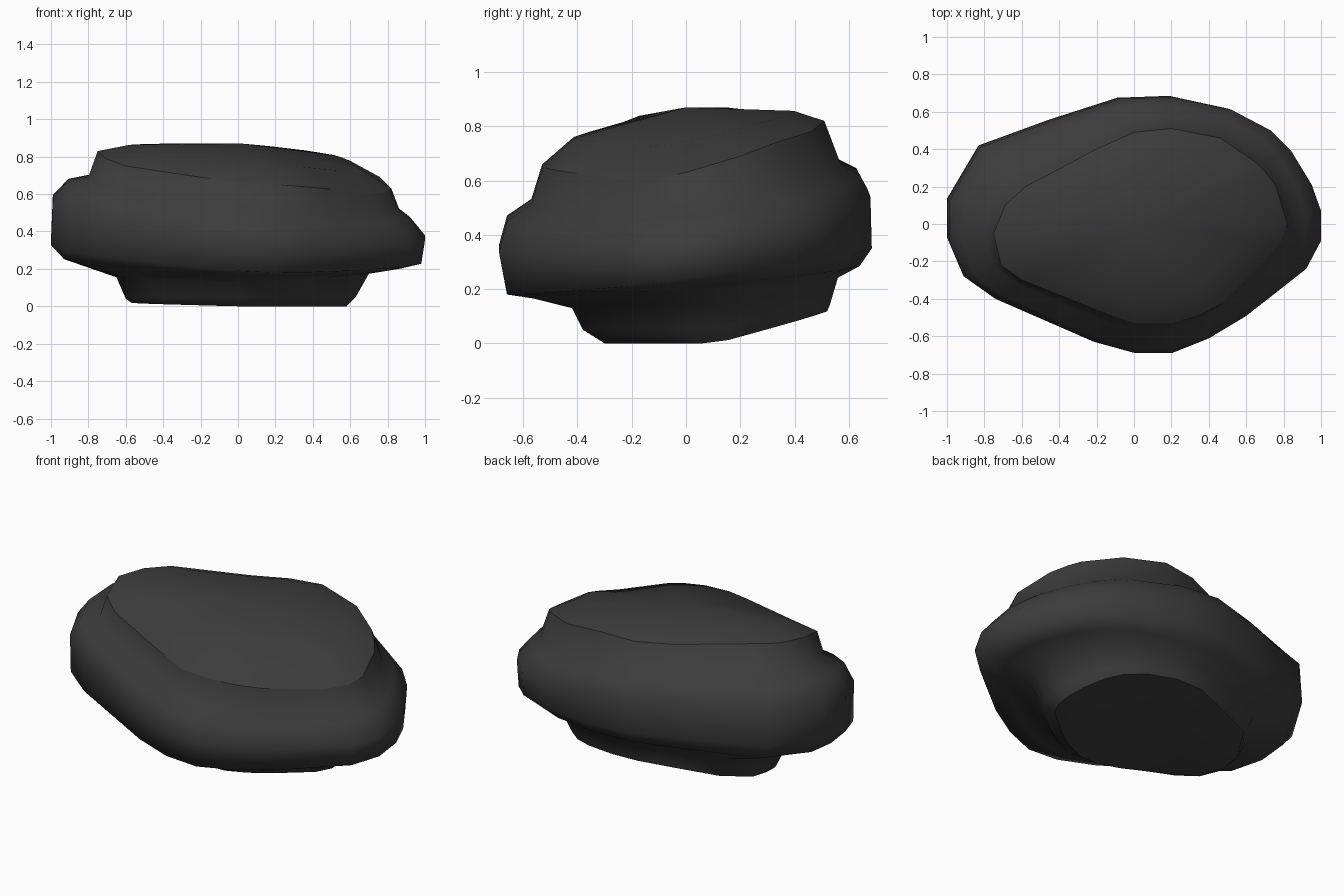
import bpy
import bmesh
from mathutils import Vector

cube = bpy.data.objects.get("Cube")
if cube:
    bpy.data.objects.remove(cube, do_unlink=True)

# Dark stone material
stone = bpy.data.materials.new("charcoal stone")
stone.use_nodes = True
colour = (0.045, 0.045, 0.045, 1)
stone.diffuse_color = colour
bsdf = next(n for n in stone.node_tree.nodes if n.type == "BSDF_PRINCIPLED")
bsdf.inputs["Base Color"].default_value = colour
bsdf.inputs["Roughness"].default_value = 0.9

# Matching outlines: widest girth and crown rim, counter-clockwise
girth = [(1, -.08), (1, .08), (.95, .22), (.84, .4), (.73, .51), (.52, .62), (.2, .69),
         (-.08, .68), (-.45, .56), (-.83, .42), (-1, .13), (-1, -.08), (-.92, -.27),
         (-.75, -.39), (-.22, -.62), (0, -.68), (.2, -.68), (.4, -.6), (.6, -.48), (.92, -.23)]
crown = [(.79, -.09), (.82, 0), (.76, .2), (.7, .28), (.65, .33), (.46, .46), (.2, .51),
         (0, .49), (-.2, .4), (-.58, .2), (-.69, .1), (-.75, -.05), (-.71, -.22),
         (-.6, -.3), (-.2, -.46), (0, -.53), (.2, -.53), (.35, -.49), (.46, -.43), (.7, -.2)]
crown_heights = [.61, .63, .69, .72, .74, .78, .82, .81, .81, .84, .835, .83,
                 .79, .75, .69, .66, .65, .64, .63, .6]

# Rings from base to neck: crown share, extents and heights on the -x, +x, -y, +y sides
rings = [
    (0, (-.57, .58, -.3, .52), (.02, 0, 0, .12)),
    (0, (-.6, .63, -.38, .53), (.04, .05, .05, .14)),
    (0, (-.65, .7, -.42, .56), (.16, .18, .13, .24)),
    (0, (-.93, .87, -.56, .64), (.26, .21, .17, .29)),
    (0, (-1, .98, -.66, .685), (.34, .24, .19, .36)),
    (0, (-.99, 1, -.69, .68), (.58, .37, .36, .56)),
    (.2, (-.92, .92, -.66, .64), (.67, .47, .47, .64)),
    (.6, (-.8, .86, -.57, .57), (.7, .52, .53, .68)),
]


def normalise(outline):
    """Stretch an outline to the range -1 to 1 on both axes."""
    axes = []
    for values in zip(*outline):
        low, high = min(values), max(values)
        axes.append([2 * (v - low) / (high - low) - 1 for v in values])
    return list(zip(*axes))


def spread(t, low, high):
    return (low + high) / 2 + t * (high - low) / 2


def add_ring(bm, share, extent, height):
    """Add one tilted ring of vertices, blended between the two outlines."""
    left, right, front, back = extent
    h_left, h_right, h_front, h_back = height
    middle = (h_left + h_right) / 2
    verts = []
    for (gu, gv), (cu, cv) in zip(normalise(girth), normalise(crown)):
        u = gu + (cu - gu) * share
        v = gv + (cv - gv) * share
        z = spread(u, h_left, h_right) + abs(v) * ((h_back if v > 0 else h_front) - middle)
        verts.append(bm.verts.new((spread(u, left, right), spread(v, front, back), max(z, 0))))
    return verts


def join_rings(bm, lower, upper):
    for i in range(len(lower)):
        j = (i + 1) % len(lower)
        bm.faces.new((lower[i], lower[j], upper[j], upper[i]))


def close_ring(bm, ring, centre):
    hub = bm.verts.new(centre)
    for a, b in zip(ring, ring[1:] + ring[:1]):
        bm.faces.new((a, b, hub))


# Boulder sides, lofted up to the crown rim
bm = bmesh.new()
loops = [add_ring(bm, *ring) for ring in rings]
rim = [bm.verts.new((x, y, z)) for (x, y), z in zip(crown, crown_heights)]
loops.append(rim)
for lower, upper in zip(loops, loops[1:]):
    join_rings(bm, lower, upper)

# Gently domed crown and flat base
peak = Vector((.02, 0, .87))
dome = [bm.verts.new((*v.co.lerp(peak, .22).xy, v.co.z * .6 + .365)) for v in rim]
join_rings(bm, rim, dome)
close_ring(bm, dome, peak)
base = loops[0]
close_ring(bm, base, sum((v.co for v in base), Vector()) / len(base))

# Smooth stone with crisp edges around crown and base
bmesh.ops.recalc_face_normals(bm, faces=bm.faces)
for face in bm.faces:
    face.smooth = True
for ring in (base, rim):
    for a, b in zip(ring, ring[1:] + ring[:1]):
        bm.edges.get((a, b)).smooth = False

mesh = bpy.data.meshes.new("boulder")
bm.to_mesh(mesh)
bm.free()
mesh.materials.append(stone)
boulder = bpy.data.objects.new("boulder", mesh)
bpy.context.collection.objects.link(boulder)
